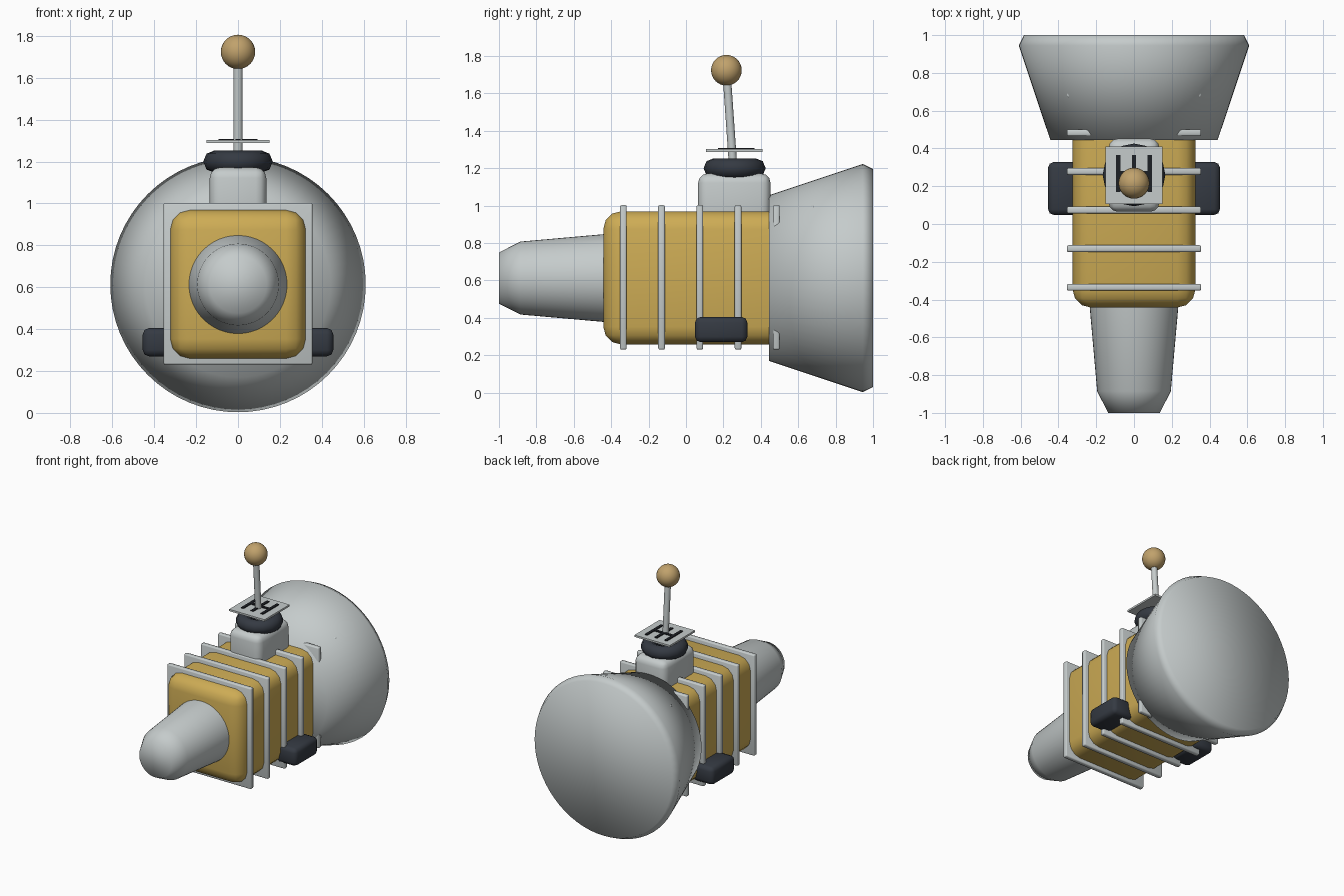
import bpy, bmesh, math
from mathutils import Vector

if "Cube" in bpy.data.objects:
    bpy.data.objects.remove(bpy.data.objects["Cube"])

AXIS_Z = 0.613  # height of the main shaft line


def material(name, rgb):
    m = bpy.data.materials.new(name)
    m.diffuse_color = (*rgb, 1)
    m.use_nodes = True
    m.node_tree.nodes["Principled BSDF"].inputs["Base Color"].default_value = m.diffuse_color
    return m


GREY = material("metal grey", (0.56, 0.60, 0.60))
GOLD = material("casing yellow", (0.61, 0.41, 0.09))
TAN = material("knob tan", (0.53, 0.36, 0.15))
DARK = material("rubber dark", (0.035, 0.042, 0.055))
BLACK = material("slot black", (0.012, 0.014, 0.018))


def finish(obj, name, mat, smooth=True, angle=60):
    obj.name = name
    obj.data.materials.append(mat)
    if smooth:
        bpy.ops.object.select_all(action='DESELECT')
        obj.select_set(True)
        bpy.context.view_layer.objects.active = obj
        bpy.ops.object.shade_smooth_by_angle(angle=math.radians(angle))
    return obj


def box(name, lo, hi, mat, bevel=0, segments=2):
    """Box from its two corners, with rounded edges if asked."""
    bm = bmesh.new()
    bmesh.ops.create_cube(bm, size=1)
    for v in bm.verts:
        v.co = Vector([(a + b) / 2 + c * (b - a) for a, b, c in zip(lo, hi, v.co)])
    if bevel:
        bmesh.ops.bevel(bm, geom=bm.edges[:], offset=bevel, segments=segments,
                        profile=0.5, affect='EDGES')
    me = bpy.data.meshes.new(name)
    bm.to_mesh(me)
    bm.free()
    obj = bpy.data.objects.new(name, me)
    bpy.context.collection.objects.link(obj)
    return finish(obj, name, mat, smooth=bevel > 0)


def turned(name, profile, mat, steps=64):
    """Closed solid turned around the shaft line from (y, radius) pairs."""
    bm = bmesh.new()
    rings = []
    for y, r in profile:
        ring = []
        for i in range(steps):
            a = 2 * math.pi * i / steps
            ring.append(bm.verts.new((r * math.sin(a), y, AXIS_Z + r * math.cos(a))))
        rings.append(ring)
    for a, b in zip(rings, rings[1:]):
        for i in range(steps):
            j = (i + 1) % steps
            bm.faces.new((a[i], a[j], b[j], b[i]))
    bm.faces.new(rings[0])
    bm.faces.new(rings[-1])
    bmesh.ops.recalc_face_normals(bm, faces=bm.faces[:])
    me = bpy.data.meshes.new(name)
    bm.to_mesh(me)
    bm.free()
    obj = bpy.data.objects.new(name, me)
    bpy.context.collection.objects.link(obj)
    return finish(obj, name, mat, angle=75)


# Main casing, running on inside the bell
box("gear_casing", (-0.325, -0.442, 0.258), (0.325, 0.99, 0.97), GOLD, 0.095, 3)

# Flared bell and tapered tail
turned("bell_housing", [(0.445, 0.443), (0.945, 0.61), (1.0, 0.583)], GREY)
turned("tail_housing", [(-1.0, 0.137), (-0.885, 0.195), (-0.40, 0.238)], GREY, 48)

# Square ribs; the last two only show their corners through the bell
for i in range(6):
    y = -0.335 + 0.2045 * i
    box(f"casing_rib_{i + 1}", (-0.356, y - 0.018, 0.23), (0.356, y + 0.018, 1.003),
        GREY, 0.009, 2)

# Rubber mounts on both sides
for side, label in ((-1, "left"), (1, "right")):
    xs = sorted((side * 0.28, side * 0.455))
    box(f"rubber_mount_{label}", (xs[0], 0.048, 0.27), (xs[1], 0.328, 0.405),
        DARK, 0.03, 2)

# Shifter turret and boot
box("shifter_turret", (-0.135, 0.065, 0.85), (0.135, 0.452, 1.172), GREY, 0.05, 3)
bpy.ops.mesh.primitive_torus_add(major_segments=16, minor_segments=8, location=(0, 0.26, 1.2),
                                 major_radius=0.113, minor_radius=0.053)
finish(bpy.context.object, "shifter_boot", DARK)

# Gate plate with its slot pattern
box("gate_plate", (-0.15, 0.107, 1.288), (0.15, 0.41, 1.302), GREY)
for i, x in enumerate((-0.083, 0, 0.083)):
    box(f"gate_slot_{i + 1}", (x - 0.011, 0.17, 1.300), (x + 0.011, 0.365, 1.308), BLACK)
box("gate_cross_slot", (-0.094, 0.258, 1.300), (0.094, 0.28, 1.3075), BLACK)

# Leaning lever and knob
foot, head = Vector((0, 0.254, 1.18)), Vector((0, 0.216, 1.724))
lean = head - foot
bpy.ops.mesh.primitive_cylinder_add(vertices=20, radius=0.022, depth=lean.length,
                                    location=(foot + head) / 2,
                                    rotation=lean.to_track_quat('Z', 'Y').to_euler())
finish(bpy.context.object, "shift_lever", GREY)
bpy.ops.mesh.primitive_uv_sphere_add(segments=32, ring_count=16, radius=0.082, location=head)
finish(bpy.context.object, "shift_knob", TAN)
